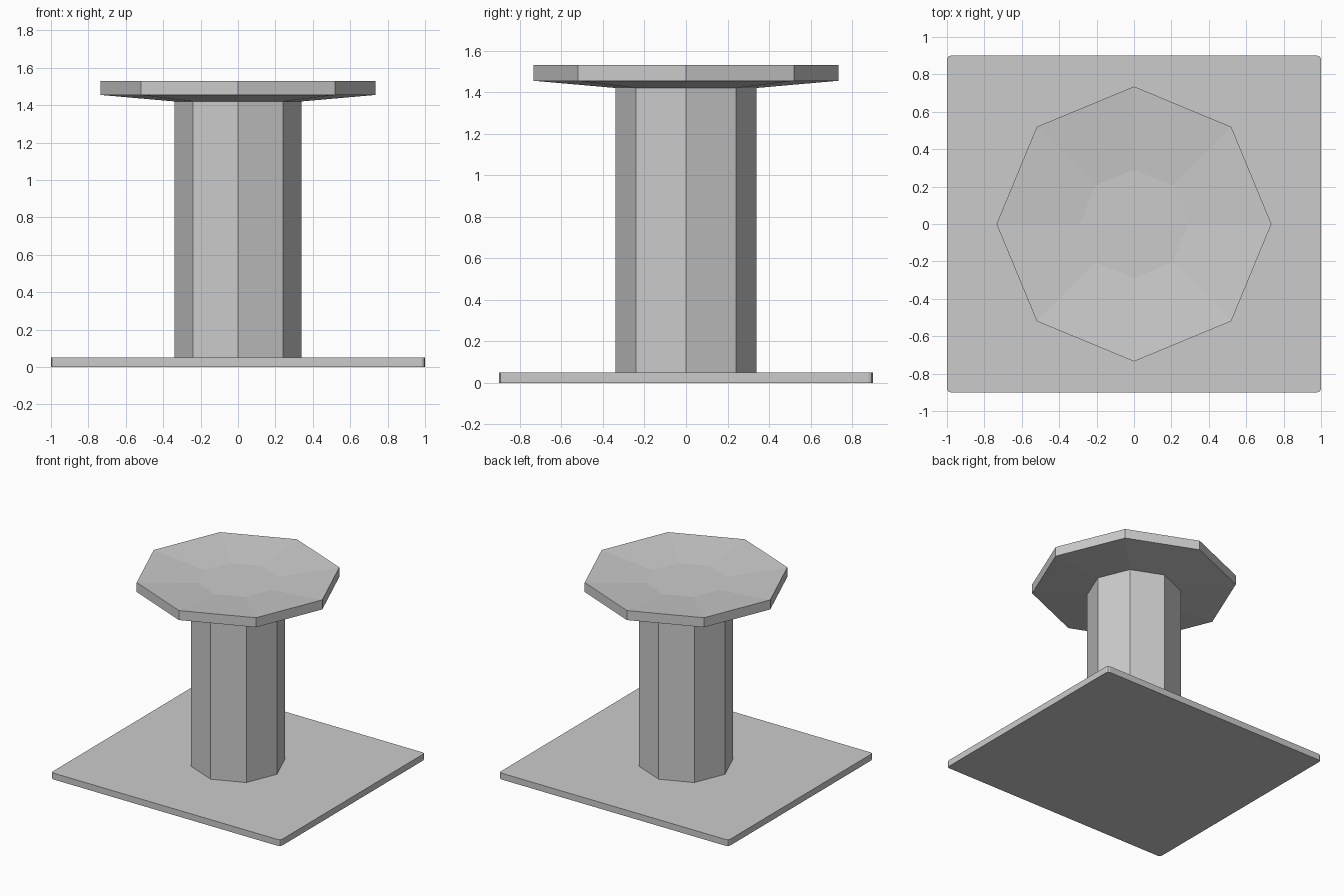
import bpy, bmesh, math

if "Cube" in bpy.data.objects:
    bpy.data.objects.remove(bpy.data.objects["Cube"])


def finish(name, bm):
    bmesh.ops.recalc_face_normals(bm, faces=bm.faces[:])
    mesh = bpy.data.meshes.new(name)
    bm.to_mesh(mesh)
    bm.free()
    obj = bpy.data.objects.new(name, mesh)
    bpy.context.collection.objects.link(obj)
    return obj


def octagon_stack(name, profile):
    """Closed eight-sided solid from (radius, z) rings, corners on the axes."""
    bm = bmesh.new()
    rings = []
    for r, z in profile:
        rings.append([bm.verts.new((r * math.cos(i * math.pi / 4),
                                    r * math.sin(i * math.pi / 4), z))
                      for i in range(8)])
    for a, b in zip(rings, rings[1:]):
        for i in range(8):
            j = (i + 1) % 8
            bm.faces.new((a[i], a[j], b[j], b[i]))
    bm.faces.new(rings[0])
    bm.faces.new(rings[-1])
    return finish(name, bm)


# Thin rectangular base with slightly eased vertical corners
bm = bmesh.new()
bmesh.ops.create_cube(bm, size=1)
for v in bm.verts:
    v.co = (v.co.x * 2.0, v.co.y * 1.8, (v.co.z + 0.5) * 0.05)
uprights = [e for e in bm.edges
            if abs(e.verts[0].co.z - e.verts[1].co.z) > 0.01]
bmesh.ops.bevel(bm, geom=uprights, offset=0.02, segments=2,
                profile=0.5, affect='EDGES')
finish("base_plate", bm)

# Octagonal column
octagon_stack("column", [(0.34, 0.05), (0.34, 1.42)])

# Shallow octagonal dish of even thickness
octagon_stack("top_dish", [(0.28, 1.415), (0.735, 1.455),
                           (0.735, 1.53), (0.29, 1.49)])
